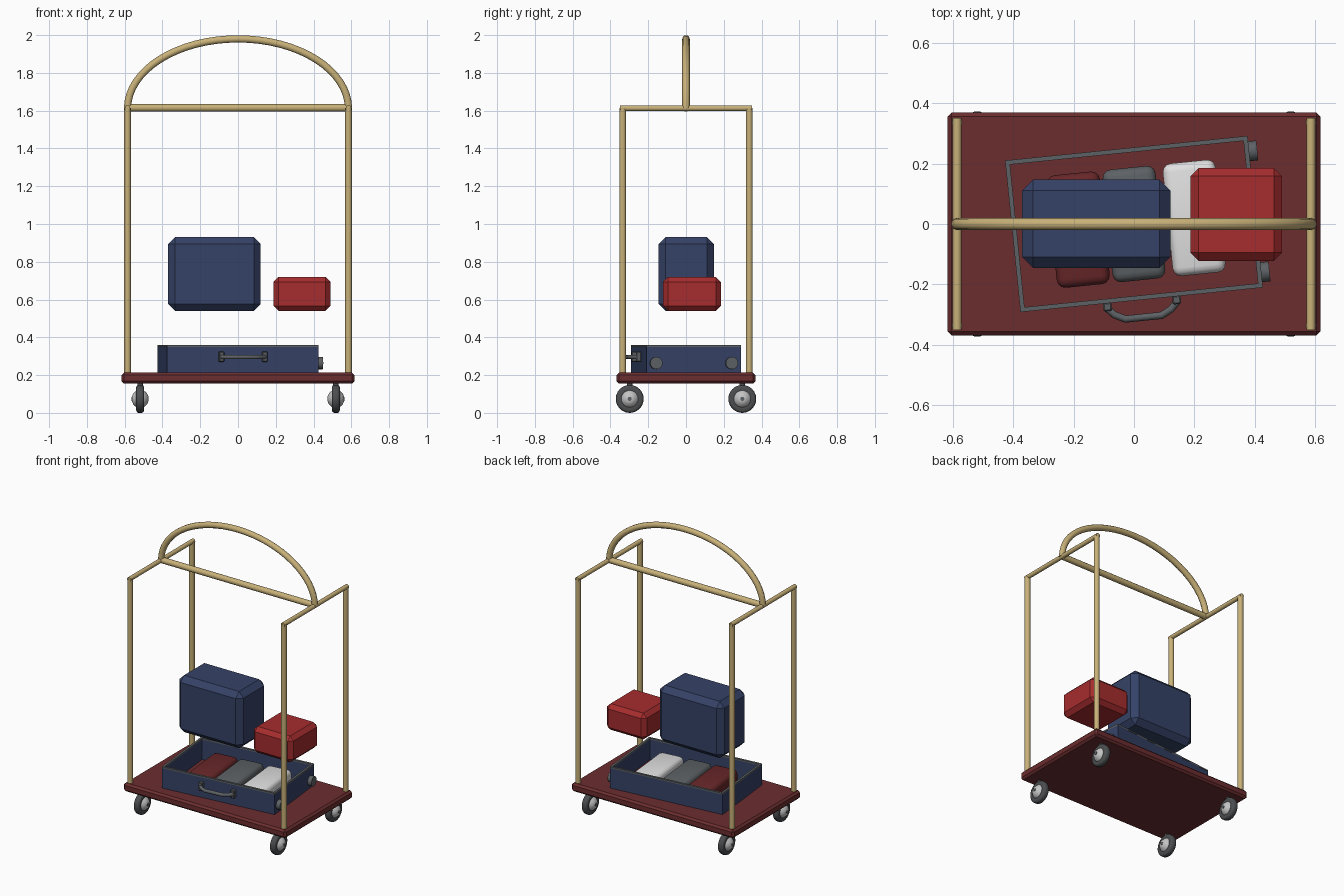
import bpy, bmesh, math
from mathutils import Matrix, Vector

cube = bpy.data.objects.get("Cube")
if cube:
    bpy.data.objects.remove(cube, do_unlink=True)


def material(name, r, g, b):
    m = bpy.data.materials.new(name)
    m.use_nodes = True
    m.diffuse_color = (r, g, b, 1)
    m.node_tree.nodes["Principled BSDF"].inputs["Base Color"].default_value = (r, g, b, 1)
    return m


BRASS = material("brass", 0.58, 0.44, 0.19)
CARPET = material("maroon carpet", 0.15, 0.026, 0.028)
NAVY = material("navy", 0.036, 0.055, 0.135)
RED = material("red", 0.38, 0.025, 0.027)
CLOTH_RED = material("maroon cloth", 0.14, 0.02, 0.022)
GREY = material("dark grey", 0.11, 0.12, 0.13)
WHITE = material("white cloth", 0.75, 0.75, 0.75)
RUBBER = material("rubber", 0.07, 0.075, 0.08)
STEEL = material("steel", 0.55, 0.55, 0.55)

TILT = Matrix.Rotation(math.radians(5.8), 4, "Z")
FLAT = Matrix.Identity(4)


def finish(name, bm, mat, smooth=False):
    bmesh.ops.recalc_face_normals(bm, faces=bm.faces)
    mesh = bpy.data.meshes.new(name)
    bm.to_mesh(mesh)
    bm.free()
    mesh.materials.append(mat)
    ob = bpy.data.objects.new(name, mesh)
    bpy.context.collection.objects.link(ob)
    if smooth:
        bpy.ops.object.select_all(action="DESELECT")
        ob.select_set(True)
        bpy.context.view_layer.objects.active = ob
        bpy.ops.object.shade_smooth_by_angle(angle=math.radians(40))
    return ob


def box(name, low, high, mat, bevel=0, frame=FLAT, segments=1):
    """Box between two corners, with chamfered or rounded edges."""
    low, high = Vector(low), Vector(high)
    bm = bmesh.new()
    bmesh.ops.create_cube(bm, size=1)
    bmesh.ops.scale(bm, vec=high - low, verts=bm.verts)
    bmesh.ops.translate(bm, vec=(low + high) / 2, verts=bm.verts)
    if bevel:
        bmesh.ops.bevel(bm, geom=bm.edges[:], offset=bevel, segments=segments,
                        profile=0.5, affect="EDGES")
    bm.transform(frame)
    return finish(name, bm, mat, segments > 1)


def rod(name, a, b, radius, mat, sides=12, frame=FLAT):
    """Cylinder between two points."""
    a, b = Vector(a), Vector(b)
    bm = bmesh.new()
    bmesh.ops.create_cone(bm, cap_ends=True, segments=sides, radius1=radius,
                          radius2=radius, depth=(b - a).length)
    turn = (b - a).to_track_quat("Z", "Y").to_matrix().to_4x4()
    bm.transform(frame @ Matrix.Translation((a + b) / 2) @ turn)
    return finish(name, bm, mat, True)


def tube(name, points, radius, mat, frame=FLAT):
    """Round tube along a path."""
    curve = bpy.data.curves.new(name, "CURVE")
    curve.dimensions = "3D"
    curve.bevel_depth = radius
    curve.bevel_resolution = 3
    curve.use_fill_caps = True
    spline = curve.splines.new("POLY")
    spline.points.add(len(points) - 1)
    for p, co in zip(spline.points, points):
        p.co = (*(frame @ Vector(co)), 1)
    curve.materials.append(mat)
    ob = bpy.data.objects.new(name, curve)
    bpy.context.collection.objects.link(ob)
    return ob


def lathe(name, profile, centre, mat):
    """Spin a (radius, x) profile about the x axis."""
    bm = bmesh.new()
    verts = [bm.verts.new((x, 0, r)) for r, x in profile]
    edges = [bm.edges.new(pair) for pair in zip(verts, verts[1:])]
    bmesh.ops.spin(bm, geom=verts + edges, cent=(0, 0, 0), axis=(1, 0, 0),
                   angle=math.tau, steps=24, use_merge=True)
    bmesh.ops.remove_doubles(bm, verts=bm.verts, dist=0.0002)
    bmesh.ops.translate(bm, vec=centre, verts=bm.verts)
    return finish(name, bm, mat, True)


def both_sides(half):
    return half + [(r, -x) for r, x in reversed(half)]


# Deck
box("deck", (-0.617, -0.368, 0.155), (0.617, 0.368, 0.213), CARPET, 0.013)

# Posts and wheels at the four corners
TYRE = both_sides([(0.044, 0.019), (0.062, 0.021), (0.070, 0.017), (0.074, 0.009)])
HUB = both_sides([(0, 0.043), (0.014, 0.043), (0.028, 0.037), (0.040, 0.025), (0.047, 0.016)])
for sx, side in ((1, "left"), (-1, "right")):
    for sy, end in ((-1, "front"), (1, "back")):
        tag = f"{end}_{side}"
        rod(f"post_{tag}", (sx * 0.585, sy * 0.335, 0.2),
            (sx * 0.585, sy * 0.335, 1.615), 0.018, BRASS)
        hub = Vector((sx * 0.518, sy * 0.298, 0.074))
        lathe(f"tyre_{tag}", TYRE + TYRE[:1], hub, RUBBER)
        lathe(f"hub_{tag}", HUB, hub, STEEL)
        rod(f"axle_{tag}", hub - Vector((0.045, 0, 0)), hub + Vector((0.045, 0, 0)), 0.011, GREY)
        rod(f"stem_{tag}", hub + Vector((0, 0, 0.06)), hub + Vector((0, 0, 0.09)), 0.015, RUBBER)
    rod(f"side_bar_{side}", (sx * 0.585, -0.35, 1.613), (sx * 0.585, 0.35, 1.613), 0.015, BRASS)

# Hanging rail and arch
rod("hanging_rail", (-0.585, 0, 1.615), (0.585, 0, 1.615), 0.02, BRASS)
arch = [(-0.585 * math.cos(math.pi * i / 32), 0, 1.61 + 0.37 * math.sin(math.pi * i / 32))
        for i in range(33)]
tube("arch", arch, 0.02, BRASS)

# Closed cases
box("large_case", (-0.37, -0.145, 0.54), (0.12, 0.147, 0.93), NAVY, 0.036)
box("small_case", (0.187, -0.122, 0.54), (0.49, 0.185, 0.72), RED, 0.027)

# Open case: four walls with a rim on top
HX, HY, T = 0.402, 0.251, 0.013
for name, z0, z1, t, grow, mat in (("case_wall", 0.213, 0.352, T, 0, NAVY),
                                   ("case_rim", 0.350, 0.360, T + 0.002, 0.001, GREY)):
    x, y = HX + grow, HY + grow
    for s, a, b in ((1, "left", "back"), (-1, "right", "front")):
        xs = sorted((s * x, s * (x - t)))
        ys = sorted((s * y, s * (y - t)))
        box(f"{name}_{a}", (xs[0], -y, z0), (xs[1], y, z1), mat, 0, TILT)
        box(f"{name}_{b}", (t - x, ys[0], z0), (x - t, ys[1], z1), mat, 0, TILT)

# Case handle and little wheels
for s in (-1, 1):
    box("handle_mount", (s * 0.115 - 0.014, -0.278, 0.27), (s * 0.115 + 0.014, -0.25, 0.325),
        GREY, 0.004, TILT)
    rod("case_wheel", (0.40, s * 0.201, 0.264), (0.43, s * 0.201, 0.264), 0.033, GREY, 16, TILT)
grip = [(-0.115, -0.27), (-0.095, -0.292), (-0.06, -0.31),
        (0.06, -0.31), (0.095, -0.292), (0.115, -0.27)]
tube("case_handle", [(x, y, 0.296) for x, y in grip], 0.012, GREY, TILT)

# Folded clothes
for name, x, mat in (("red_clothes", -0.185, CLOTH_RED), ("grey_clothes", 0.0, GREY),
                     ("white_clothes", 0.2, WHITE)):
    box(name, (x - 0.088, -0.187, 0.215), (x + 0.088, 0.187, 0.32), mat, 0.028, TILT, 3)
